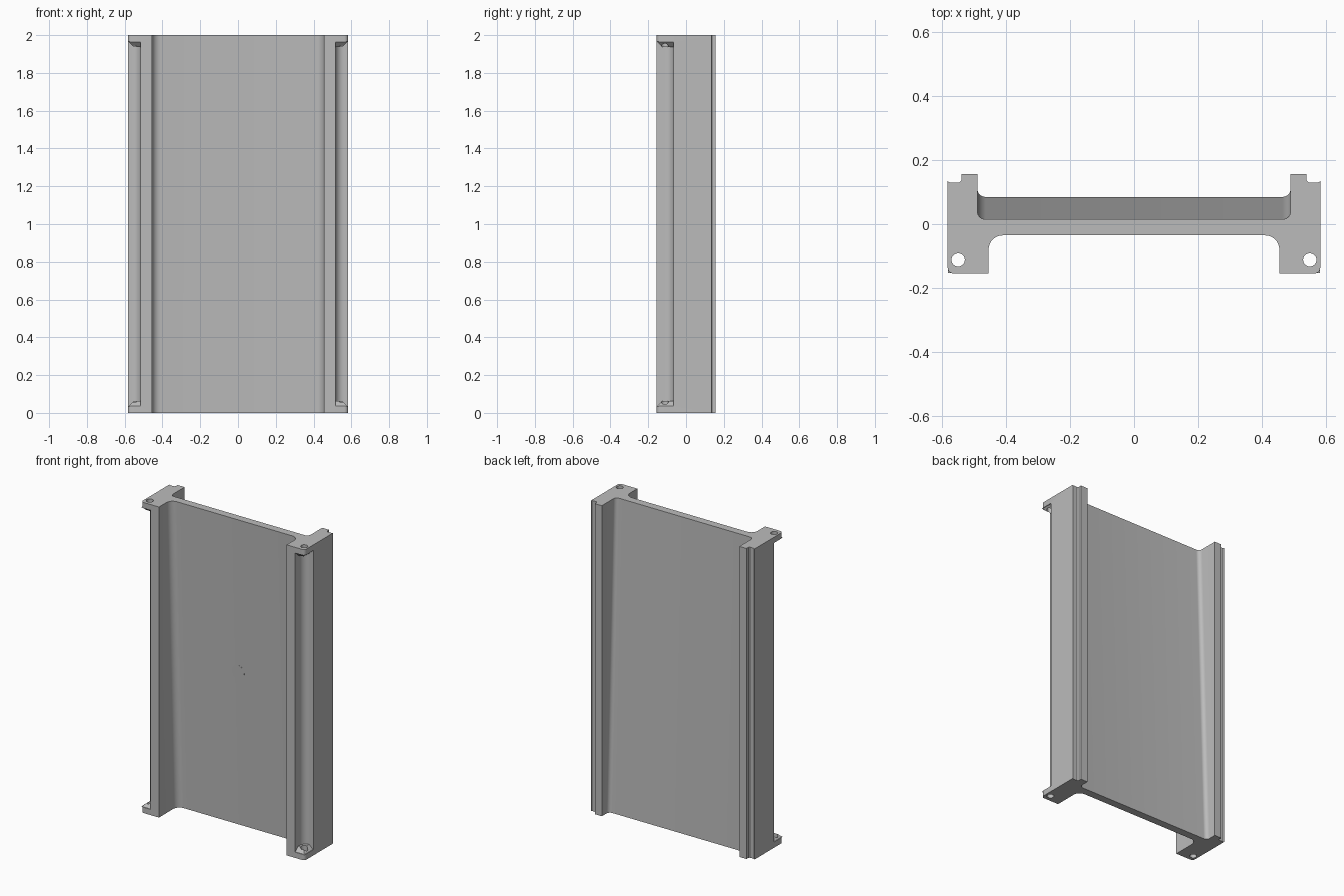
import bpy, bmesh, math
from mathutils import Vector

cube = bpy.data.objects.get("Cube")
if cube:
    bpy.data.objects.remove(cube)

grey = bpy.data.materials.new("plain grey")
grey.use_nodes = True
grey.diffuse_color = (0.5, 0.5, 0.5, 1)
grey.node_tree.nodes["Principled BSDF"].inputs["Base Color"].default_value = grey.diffuse_color

HEIGHT = 2.0
LEAN = 0.07     # how far the panel moves back from top to bottom


def arc(cx, cy, r, start, end, n=8):
    """Points on an arc, angles in degrees."""
    return [(cx + r * math.cos(math.radians(start + (end - start) * i / n)),
             cy + r * math.sin(math.radians(start + (end - start) * i / n)))
            for i in range(n + 1)]


def loft(name, sections, helper=False):
    """Solid through a list of (z, points) sections of equal point count."""
    bm = bmesh.new()
    rings = [[bm.verts.new((x, y, z)) for x, y in pts] for z, pts in sections]
    for a, b in zip(rings, rings[1:]):
        for i in range(len(a)):
            j = (i + 1) % len(a)
            bm.faces.new((a[i], a[j], b[j], b[i]))
    bm.faces.new(rings[0])
    bm.faces.new(rings[-1])
    bmesh.ops.recalc_face_normals(bm, faces=bm.faces)
    mesh = bpy.data.meshes.new(name)
    bm.to_mesh(mesh)
    bm.free()
    mesh.materials.append(grey)
    obj = bpy.data.objects.new(name, mesh)
    bpy.context.collection.objects.link(obj)
    obj.hide_render = helper
    return obj


def smooth(obj):
    bpy.ops.object.select_all(action='DESELECT')
    obj.select_set(True)
    bpy.context.view_layer.objects.active = obj
    bpy.ops.object.shade_smooth_by_angle(angle=math.radians(30))


def frame_outline(shift):
    """Cross-section of posts and panel, the panel moved back by shift."""
    half = arc(0.41, -0.08 + shift, 0.045, 90, 0)           # front fillet
    half += [(0.455, -0.155)]
    half += arc(0.563, -0.135, 0.02, -90, 0, 5)             # outer front corner
    half += [(0.583, 0.135), (0.577, 0.13), (0.547, 0.13),  # back step
             (0.54, 0.137), (0.54, 0.157), (0.49, 0.157)]
    half += arc(0.465, 0.04 + shift, 0.025, 0, -90)         # back fillet
    return half + [(-x, y) for x, y in reversed(half)]


frame = loft("frame", [(0, frame_outline(LEAN)), (HEIGHT, frame_outline(0))])


def cut(obj, cutter):
    mod = obj.modifiers.new("cut", 'BOOLEAN')
    mod.operation = 'DIFFERENCE'
    mod.solver = 'EXACT'
    mod.object = cutter
    bpy.ops.object.select_all(action='DESELECT')
    bpy.context.view_layer.objects.active = obj
    obj.select_set(True)
    bpy.ops.object.modifier_apply(modifier=mod.name)
    bpy.data.objects.remove(cutter)


# Screw channels on the outer front corners, leaving a flange at each end
FLANGE, PAD = 0.037, 0.026
for s in (1, -1):
    channel = [(0.7, -0.3), (0.7, -0.065)] + arc(0.56, -0.11, 0.045, 90, 180) + [(0.515, -0.3)]
    channel = [(s * x, y) for x, y in channel]
    cut(frame, loft("channel_cutter", [(FLANGE, channel), (HEIGHT - FLANGE, channel)], True))

# Screw holes through the flanges
for s in (1, -1):
    hole = arc(s * 0.55, -0.112, 0.021, 0, 360, 24)[:-1]
    cut(frame, loft("hole_cutter", [(-0.1, hole), (HEIGHT + 0.1, hole)], True))
smooth(frame)

# Bevelled pads on the flanges, each pierced by the screw hole
for s, side in ((1, "left"), (-1, "right")):
    for z, d, end in ((FLANGE, 1, "bottom"), (HEIGHT - FLANGE, -1, "top")):
        base = [(s * x, y) for x, y in
                ((0.513, -0.153), (0.581, -0.153), (0.581, -0.063), (0.513, -0.063))]
        crown = [(s * x, y) for x, y in
                 ((0.513, -0.125), (0.553, -0.125), (0.553, -0.063), (0.513, -0.063))]
        pad = loft(f"{side}_{end}_pad", [(z - d * 0.002, base), (z + d * PAD, crown)])
        hole = arc(s * 0.55, -0.112, 0.021, 0, 360, 24)[:-1]
        cut(pad, loft("hole_cutter", [(z - 0.1, hole), (z + 0.1, hole)], True))

# Faint round mark in the middle of the panel front
disc = arc(0, 0, 0.045, 0, 360, 32)[:-1]
mark = loft("panel_mark", [(-0.004, disc), (0.0006, disc)])
mark.location = (0, -0.035 + LEAN / 2, HEIGHT / 2)
mark.rotation_euler = Vector((0, -HEIGHT, -LEAN)).to_track_quat('Z', 'Y').to_euler()
